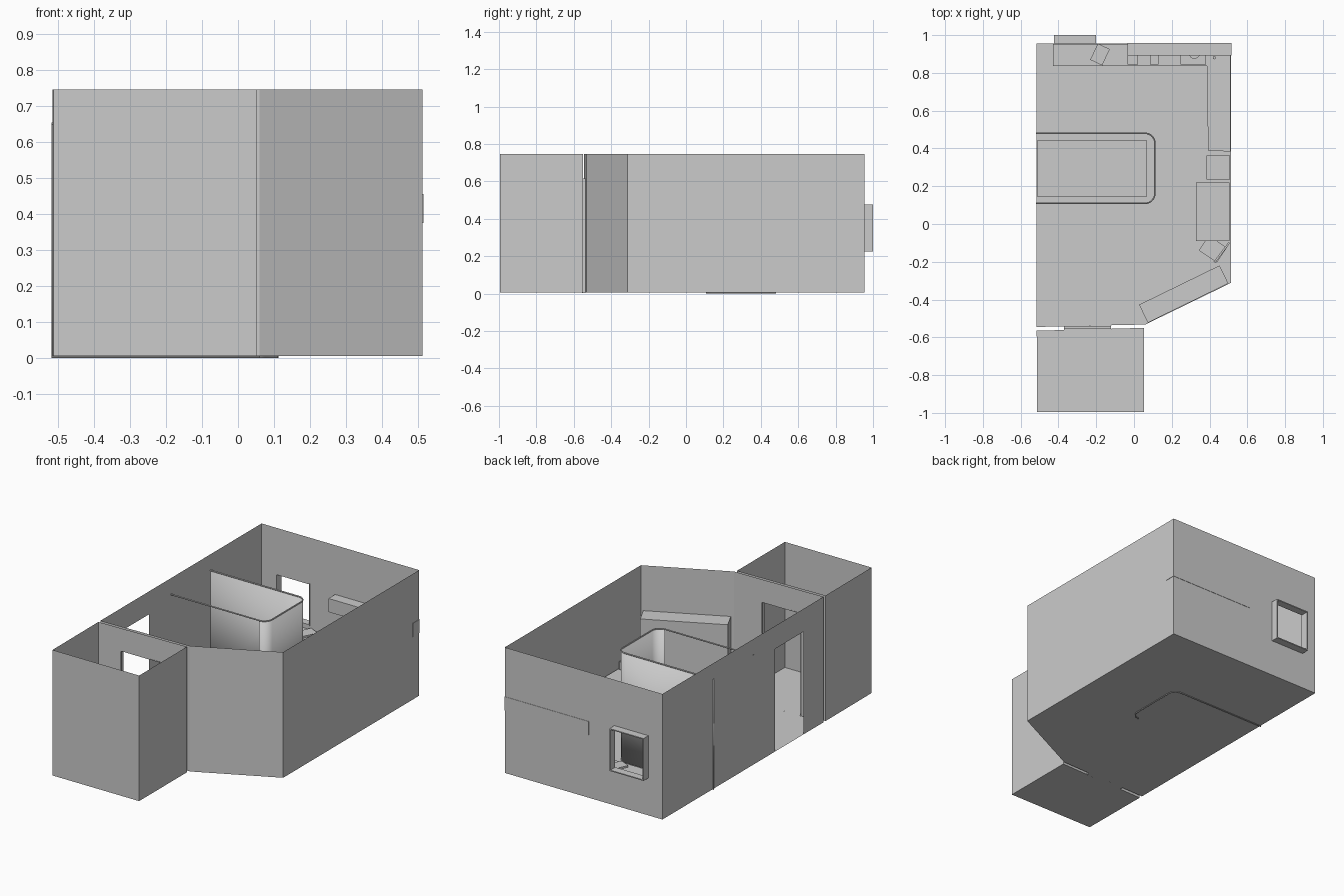
import bpy, bmesh
from math import radians, cos, sin, pi
from mathutils import Matrix

if "Cube" in bpy.data.objects:
    bpy.data.objects.remove(bpy.data.objects["Cube"])

Z0, Z1 = 0.005, 0.745      # floor and wall-top heights


def finish(name, bm, smooth=False):
    me = bpy.data.meshes.new(name)
    bm.to_mesh(me)
    bm.free()
    ob = bpy.data.objects.new(name, me)
    bpy.context.collection.objects.link(ob)
    if smooth:
        for p in me.polygons:
            p.use_smooth = True
    return ob


def box(name, x0, x1, y0, y1, z0, z1, rot=0):
    """Box from its extents, turned about its own centre."""
    bm = bmesh.new()
    m = (Matrix.Translation(((x0 + x1) / 2, (y0 + y1) / 2, (z0 + z1) / 2))
         @ Matrix.Rotation(radians(rot), 4, 'Z')
         @ Matrix.Diagonal((x1 - x0, y1 - y0, z1 - z0, 1)))
    bmesh.ops.create_cube(bm, size=1, matrix=m)
    return finish(name, bm)


def wall(name, p, q, hole=None):
    """Sheet wall from p to q; hole = (t0, t1, z0, z1), t along the wall."""
    bm = bmesh.new()
    ts, zs = [0, 1], [Z0, Z1]
    if hole:
        ts, zs = [0, hole[0], hole[1], 1], [Z0, hole[2], hole[3], Z1]
    for i in range(len(ts) - 1):
        for j in range(len(zs) - 1):
            if zs[j + 1] - zs[j] < 1e-5 or (hole and i == 1 and j == 1):
                continue
            c = [(ts[i], zs[j]), (ts[i + 1], zs[j]), (ts[i + 1], zs[j + 1]), (ts[i], zs[j + 1])]
            bm.faces.new([bm.verts.new((p[0] + (q[0] - p[0]) * t, p[1] + (q[1] - p[1]) * t, z)) for t, z in c])
    bmesh.ops.remove_doubles(bm, verts=bm.verts, dist=1e-5)
    return finish(name, bm)


def floor(name, pts):
    bm = bmesh.new()
    bm.faces.new([bm.verts.new((x, y, Z0)) for x, y in pts])
    return finish(name, bm)


def cylinder(name, x, y, z0, z1, r, n=16):
    bm = bmesh.new()
    bmesh.ops.create_cone(bm, cap_ends=True, segments=n, radius1=r, radius2=r, depth=z1 - z0,
                          matrix=Matrix.Translation((x, y, (z0 + z1) / 2)))
    return finish(name, bm)


# Main room shell
main = [(-.515, .955), (.513, .955), (.513, -.312), (.06, -.532), (-.515, -.545)]
floor("main_floor", main)
wall("back_wall", main[0], main[1], (.092, .306, .225, .475))
wall("right_wall", main[1], main[2])
wall("slanted_wall", main[2], main[3])
wall("partition_wall", main[3], main[4], (.315, .75, Z0, .61))
wall("left_wall", main[4], main[0], (.125, .3, Z0, .61))

# Front side room
side = [(-.515, -.565), (.052, -.55), (.052, -.995), (-.513, -.995)]
floor("side_floor", side)
wall("side_inner_wall", side[0], side[1], (.255, .695, Z0, .61))
wall("side_right_wall", side[1], side[2])
wall("side_front_wall", side[2], side[3])
wall("side_left_wall", side[3], side[0])

# Doorway lining between the two rooms
floor("threshold", [(-.37, -.562), (-.121, -.554), (-.121, -.536), (-.37, -.542)])
for nm, x in (("jamb_left", -.37), ("jamb_right", -.121)):
    wall(nm, (x, -.557), (x, -.538)).scale.z = .825
box("door_head", -.37, -.121, -.557, -.54, .608, .612)

# Window reveal projecting through the back wall
for nm, x in (("window_side_left", -.423), ("window_side_right", -.207)):
    box(nm, x, x + .006, .955, 1.0, .225, .475)
for nm, z in (("window_sill", .225), ("window_head", .469)):
    box(nm, -.417, -.207, .955, 1.0, z, z + .006)


# Curtain and rail path: back run, rounded corners, front run
def arc(cx, cy, a0, r=.05, n=8):
    return [(cx + r * cos(a0 - i / n * pi / 2), cy + r * sin(a0 - i / n * pi / 2)) for i in range(n + 1)]


curve_pts = [(-.518, .48)] + arc(.06, .43, pi / 2) + arc(.06, .16, 0)
bm = bmesh.new()
low = [bm.verts.new((x, y, 0)) for x, y in curve_pts]
top = [bm.verts.new((x, y, .65)) for x, y in curve_pts]
for i in range(len(low) - 1):
    bm.faces.new((low[i], low[i + 1], top[i + 1], top[i]))
curtain = finish("curtain", bm, True)
sol = curtain.modifiers.new("thickness", 'SOLIDIFY')
sol.thickness, sol.offset = .004, 0

cu = bpy.data.curves.new("curtain_rail", 'CURVE')
cu.dimensions = '3D'
cu.bevel_depth, cu.bevel_resolution, cu.use_fill_caps = .004, 1, True
rail = curve_pts + [(-.518, .11)]
sp = cu.splines.new('POLY')
sp.points.add(len(rail) - 1)
for p, (x, y) in zip(sp.points, rail):
    p.co = (x, y, .65, 1)
bpy.context.collection.objects.link(bpy.data.objects.new("curtain_rail", cu))

# Bed inside the curtain
box("bed", -.513, .07, .145, .442, Z0, .2)

# Wall cabinet, desk and counters
box("wall_cabinet", -.035, .515, .893, .957, .375, .455)
box("desk_top", -.43, .39, .837, .953, .19, .205)
box("desk_end", -.43, -.418, .837, .953, Z0, .19)
box("desk_cupboard", -.03, .39, .842, .953, Z0, .19)
bm = bmesh.new()
outline = [(.385, .953), (.392, .39), (.511, .383), (.511, .953)]
face = bm.faces.new([bm.verts.new((x, y, Z0)) for x, y in outline])
ext = bmesh.ops.extrude_face_region(bm, geom=[face])
for v in ext["geom"]:
    if isinstance(v, bmesh.types.BMVert):
        v.co.z = .205
bmesh.ops.recalc_face_normals(bm, faces=bm.faces)
finish("side_counter", bm)

# Things on the counters
box("laptop", -.215, -.145, .85, .945, .205, .215, -25)
for i, (a, b) in enumerate(((-.035, .02), (.085, .13), (.245, .38))):
    box("counter_box_%d" % (i + 1), a, b, .845, .945, .205, .25)
cylinder("bowl", .32, .905, .25, .275, .03)
cylinder("tap", .425, .88, .205, .26, .008, 12)

# Furniture along the right wall
box("cabinet", .383, .508, .235, .362, Z0, .25)
box("couch", .328, .506, -.09, .22, .06, .22)
for i, x in enumerate((.335, .482)):
    for j, y in enumerate((-.083, .195)):
        box("couch_leg_%d%d" % (i, j), x, x + .018, y, y + .018, Z0, .06)
box("chair_seat", .36, .475, -.18, -.085, Z0, .18, -34)
box("chair_back", .4, .53, -.156, -.146, .1, .26, 53)

# Wardrobe standing against the slanted wall
box("wardrobe", .026, .5, -.424, -.318, Z0, .48, 26)
